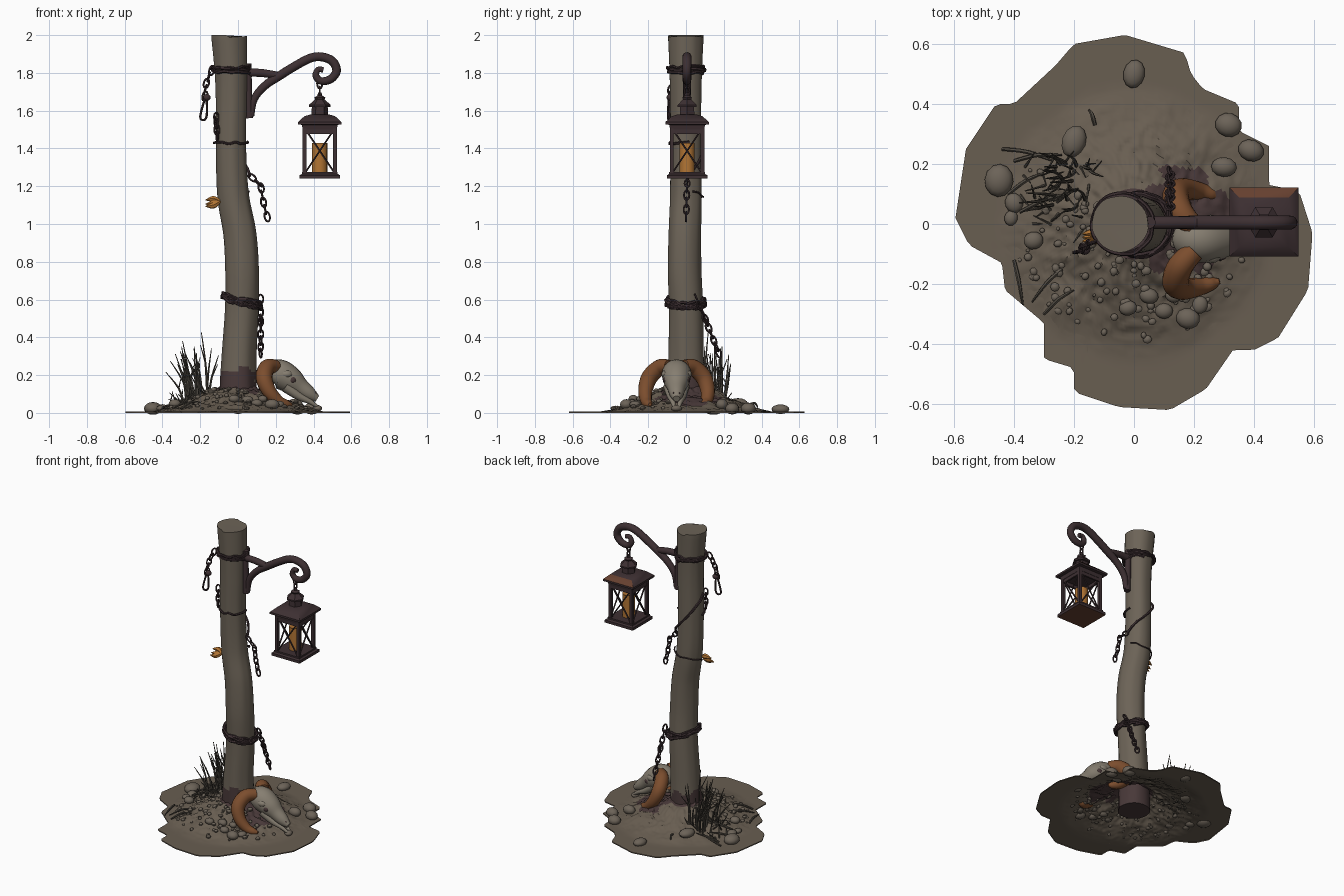
import bpy, bmesh, math, random
from mathutils import Vector, Matrix, noise

if "Cube" in bpy.data.objects:
    bpy.data.objects.remove(bpy.data.objects["Cube"])
random.seed(4)
R = random.uniform

def material(name, c):
    m = bpy.data.materials.new(name)
    m.diffuse_color = (*c, 1)
    m.use_nodes = True
    m.node_tree.nodes["Principled BSDF"].inputs["Base Color"].default_value = m.diffuse_color
    return m

WOOD = material("weathered wood", (0.15, 0.125, 0.095))
SOIL = material("dry soil", (0.14, 0.112, 0.083))
STAIN = material("dark stain", (0.065, 0.04, 0.04))
IRON = material("dark iron", (0.047, 0.029, 0.032))
RUST = material("rust", (0.13, 0.05, 0.028))
HORN = material("horn brown", (0.2, 0.075, 0.027))
WAX = material("amber", (0.45, 0.18, 0.035))
BONE = material("bone", (0.24, 0.21, 0.165))
TWIG = material("dead twig", (0.085, 0.073, 0.058))
STONE = material("stone", (0.15, 0.125, 0.098))

def finish(bm, name, mats, rule=None, angle=40):
    bmesh.ops.recalc_face_normals(bm, faces=bm.faces)
    if rule:
        for f in bm.faces:
            f.material_index = rule(f)
    me = bpy.data.meshes.new(name)
    bm.to_mesh(me)
    bm.free()
    for m in mats:
        me.materials.append(m)
    ob = bpy.data.objects.new(name, me)
    bpy.context.collection.objects.link(ob)
    bpy.ops.object.select_all(action='DESELECT')
    ob.select_set(True)
    bpy.context.view_layer.objects.active = ob
    bpy.ops.object.shade_smooth_by_angle(angle=math.radians(angle))
    return ob

def spline(pts, sub, closed):
    """Smooth curve through (x, y, z, radius) points."""
    P = [Vector(p) for p in pts]
    n, out = len(P), []
    for i in range(n if closed else n - 1):
        if closed:
            a, b, c, d = (P[(i + k) % n] for k in (-1, 0, 1, 2))
        else:
            a, b, c, d = P[max(i - 1, 0)], P[i], P[i + 1], P[min(i + 2, n - 1)]
        for k in range(sub):
            t = k / sub
            out.append(0.5 * (2 * b + (c - a) * t + (2 * a - 5 * b + 4 * c - d) * t * t
                              + (3 * b - a - 3 * c + d) * t ** 3))
    return out if closed else out + [P[-1]]

def tube(bm, pts, r=None, n=8, sub=4, closed=False, shape=None):
    if r is not None:
        pts = [(*p, r) for p in pts]
    S = spline(pts, sub, closed)
    m, rings, u = len(S), [], None
    for i, s in enumerate(S):
        a, b = (S[i - 1], S[(i + 1) % m]) if closed else (S[max(i - 1, 0)], S[min(i + 1, m - 1)])
        t = (b - a).xyz.normalized()
        if u is None:
            u = t.orthogonal()
        u = (u - t * u.dot(t)).normalized()
        v = t.cross(u)
        ring = []
        for k in range(n):
            g = 2 * math.pi * k / n
            rad = s[3] * (shape(g, s[2]) if shape else 1)
            ring.append(bm.verts.new(s.xyz + (u * math.cos(g) + v * math.sin(g)) * rad))
        rings.append(ring)
    for i in range(m if closed else m - 1):
        p, q = rings[i], rings[(i + 1) % m]
        for k in range(n):
            bm.faces.new((p[k], p[(k + 1) % n], q[(k + 1) % n], q[k]))
    if not closed:
        bm.faces.new(rings[0][::-1])
        bm.faces.new(rings[-1])

def lathe(bm, cx, cy, prof, n, rot=0.0):
    rings = [[bm.verts.new((cx + r * math.cos(rot + 2 * math.pi * k / n),
                            cy + r * math.sin(rot + 2 * math.pi * k / n), z)) for k in range(n)]
             for z, r in prof]
    for p, q in zip(rings, rings[1:]):
        for k in range(n):
            bm.faces.new((p[k], p[(k + 1) % n], q[(k + 1) % n], q[k]))
    bm.faces.new(rings[0][::-1])
    bm.faces.new(rings[-1])

def box(bm, c, size):
    bmesh.ops.create_cube(bm, size=1, matrix=Matrix.Translation(c) @ Matrix.Diagonal((*size, 1)))

def ball(bm, c, size, yaw=0.0, u=12, v=8):
    M = Matrix.Translation(c) @ Matrix.Rotation(yaw, 4, 'Z') @ Matrix.Diagonal((*size, 1))
    bmesh.ops.create_uvsphere(bm, u_segments=u, v_segments=v, radius=1, matrix=M)

def chain(bm, a, b, sag=0.0, pitch=0.036):
    a, b = Vector(a), Vector(b)
    n = max(1, round((b - a).length / pitch))
    d = (b - a) / n
    t = d.normalized()
    u = t.orthogonal().normalized()
    for i in range(n):
        ang = (i % 2) * math.pi / 2 + R(0.3, 0.9)
        w = u * math.cos(ang) + t.cross(u) * math.sin(ang)
        m = a + d * (i + 0.5) + Vector((sag, 0, 0)) * math.sin(math.pi * (i + 0.5) / n)
        tube(bm, [m + t * 0.026 * math.cos(g) + w * 0.014 * math.sin(g)
                  for g in (k * math.pi / 4 for k in range(8))], 0.0052, n=6, sub=2, closed=True)

# leaning wooden post
AXIS = [(0, 0, 0, .1), (0, 0, .15, .097), (.005, 0, .3, .092), (.02, 0, .55, .088), (.022, -.008, .75, .088),
        (.01, -.006, .95, .086), (-.025, 0, 1.15, .083), (-.037, 0, 1.4, .08), (-.036, 0, 1.65, .081),
        (-.038, 0, 1.82, .086), (-.047, 0, 1.99, .094)]
def axis(z):
    for p, q in zip(AXIS, AXIS[1:]):
        if z <= q[2]:
            return Vector(p).lerp(Vector(q), (z - p[2]) / (q[2] - p[2]))
    return Vector(AXIS[-1])

bm = bmesh.new()
tube(bm, AXIS, n=40, sub=10, shape=lambda g, z: 1 + 0.05 * noise.noise(
    (2 * math.cos(g), 2 * math.sin(g), z * 1.6)))
for v in bm.verts:
    if v.co.z > 1.98:
        v.co.z = 2.0 if v.co.x < -.06 else 1.988 + .08 * (v.co.x + .04)
def post_rule(f):
    c = f.calc_center_median()
    return int(c.z < 0.21 + 0.11 * noise.noise(c * 13) + 0.3 * max(0, abs(c.x) - .06))
finish(bm, "post", [WOOD, STAIN], post_rule)

# irregular ground with a mound
EDGE = [(-.03, .63), (.17, .57), (.19, .5), (.23, .45), (.35, .40), (.35, .31), (.45, .26), (.45, .13), (.55, .11),
        (.595, -.03), (.58, -.22), (.48, -.38), (.4, -.42), (.33, -.42), (.24, -.55), (.12, -.62), (-.05, -.61),
        (-.2, -.56), (-.2, -.48), (-.3, -.45), (-.3, -.33), (-.43, -.22), (-.44, -.13), (-.55, -.07), (-.595, .02),
        (-.56, .25), (-.46, .40), (-.40, .40), (-.26, .53), (-.2, .6)]
def edge_radius(a):
    dx, dy, best = math.cos(a), math.sin(a), .5
    for (x1, y1), (x2, y2) in zip(EDGE, EDGE[1:] + EDGE[:1]):
        ex, ey = x2 - x1, y2 - y1
        den = dx * ey - dy * ex
        if abs(den) > 1e-9:
            r, t = (x1 * ey - y1 * ex) / den, (x1 * dy - y1 * dx) / den
            if r > 0 and -1e-6 <= t <= 1 + 1e-6:
                best = r
    return best
def height(x, y):
    k = max(0, 1 - math.hypot(x, y) / .46)
    bump = noise.noise((x * 9, y * 9, 0)) * .02 + noise.noise((x * 40, y * 40, 3)) * .012
    return .007 + .175 * k ** 1.35 + bump * min(1, k * 3)

bm = bmesh.new()
N, K = 180, 44
rings = []
for j in range(K + 1):
    ring = []
    for i in range(N):
        a = 2 * math.pi * i / N
        r = .07 + (edge_radius(a) - .07) * j / K
        if j < K * .75:
            r = r * .3 + (.07 + .52 * j / K) * .7
        x, y = r * math.cos(a), r * math.sin(a)
        ring.append(bm.verts.new((x, y, height(x, y))))
    rings.append(ring)
rings.append([bm.verts.new((v.co.x, v.co.y, 0)) for v in rings[-1]])
for p, q in zip(rings, rings[1:]):
    for k in range(N):
        bm.faces.new((p[k], q[k], q[(k + 1) % N], p[(k + 1) % N]))
def soil_rule(f):
    c = f.calc_center_median()
    return int(math.hypot((c.x - .17) / .17, c.y / .16) + .5 * noise.noise(c * 14) < 1
               or math.hypot(c.x, c.y) < .115)
finish(bm, "ground_mound", [SOIL, STAIN], soil_rule)

# stones and pebbles
bm = bmesh.new()
for x, y, a, b in [(0, .5, .036, .048), (-.2, .275, .04, .055), (-.45, .145, .048, .055), (.315, .33, .045, .04),
                   (.39, .245, .044, .036), (.3, .19, .043, .033), (-.4, .07, .03, .034), (-.335, -.055, .033, .03),
                   (-.02, -.28, .03, .025), (.18, -.315, .04, .035), (.1, -.29, .03, .026), (.05, -.24, .032, .026),
                   (.22, -.27, .026, .03), (.13, -.24, .026, .022), (-.41, .02, .022, .026), (.42, -.05, .025, .03)]:
    ball(bm, (x, y, height(x, y) + a * .35), (a, b, a * .7), R(-.4, .4))
for i in range(110):
    a, r = R(2.6, 6.0), R(.13, .4)
    x, y, s = r * math.cos(a), r * math.sin(a), R(.006, .016)
    ball(bm, (x, y, height(x, y) + s * .3), (s, s * R(.8, 1.2), s * .8), a, 8, 5)
finish(bm, "stones", [STONE])

# dead grass stalks and fallen twigs
bm = bmesh.new()
for i in range(22):
    x, y = R(-.29, -.15), R(.06, .2)
    h = R(.12, .3) if i > 7 else R(.25, .36)
    lx, ly = (x + .2) * .8 + R(-.07, .02), R(-.04, .04)
    z = height(x, y) - .01
    tube(bm, [(x, y, z, .007), (x + lx * .3, y + ly * .6, z + h * .5, .0055), (x + lx, y + ly, z + h, .002)], n=5, sub=3)
    tube(bm, [(x + lx * .3, y + ly * .6, z + h * .5, .004), (x + lx * .3 + R(-.04, .04), y + R(-.04, .04), z + h * .8, .002)],
         n=5, sub=2)
for i in range(26):
    x, y, a, l = R(-.38, -.14), R(-.02, .2), R(0, 6.28), R(.03, .07)
    e = (x + l * math.cos(a), y + l * math.sin(a))
    tube(bm, [(x, y, height(x, y), .005), (*e, height(*e) + R(.02, .09), .002)], n=5, sub=2)
for x, y, e, f in [(-.44, .25, -.27, .21), (-.4, .21, -.24, .23), (-.4, -.12, -.37, -.27), (-.24, -.15, -.34, -.26),
                   (-.3, -.3, -.2, -.22), (-.42, .1, -.3, .17), (-.38, .04, -.22, .1), (-.13, .33, -.15, .38)]:
    tube(bm, [(x, y, height(x, y) + .01, .006), ((x + e) / 2, (y + f) / 2 + .01, height((x + e) / 2, (y + f) / 2) + .02, .007),
              (e, f, height(e, f) + .01, .003)], n=6)
finish(bm, "dead_grass", [TWIG])

# wires wound around the post
def wind(bm, z0, z1, a0, a1, r, gap=.006, tilt=0.0, wob=.006):
    n = max(8, int(abs(a1 - a0) / .35))
    pts = []
    for i in range(n + 1):
        a, z = a0 + (a1 - a0) * i / n, z0 + (z1 - z0) * i / n
        z += R(-wob, wob) - tilt * math.cos(a)
        c = axis(z)
        q = c.w + gap + R(0, wob)
        pts.append((c.x + q * math.cos(a), c.y + q * math.sin(a), z))
    tube(bm, pts, r, n=6, sub=3)
T = 2 * math.pi
bm = bmesh.new()
wind(bm, 1.835, 1.80, 0, 2.2 * T, .009)
wind(bm, 1.81, 1.84, 1, 1 + T, .007, .012)
wind(bm, 1.43, 1.43, 3.1, T + .2, .007)
wind(bm, 1.57, 1.25, 3.3, .1, .008)
wind(bm, 1.17, 1.11, .4, 3.4, .005)
for i in range(6):
    wind(bm, R(.57, .61), R(.57, .61), i, i + T + .5, .008, .008, .03, .012)
ball(bm, (.02, -.005, 1.42), (.022, .02, .02))
finish(bm, "wound_wire", [IRON])

# hanging chains
bm = bmesh.new()
chain(bm, (-.13, -.06, 1.83), (-.175, -.09, 1.66), -.015)
tube(bm, [(-.17, -.09, 1.67), (-.2, -.095, 1.57), (-.18, -.09, 1.55), (-.165, -.085, 1.58)], .006, closed=True)
ball(bm, (-.165, -.085, 1.67), (.02, .018, .018))
chain(bm, (-.115, -.05, 1.58), (-.11, -.06, 1.45))
chain(bm, (.06, .01, 1.26), (.125, .005, 1.2))
chain(bm, (.12, .005, 1.21), (.16, 0, 1.02), -.005)
chain(bm, (.12, .05, .62), (.12, .11, .48))
chain(bm, (.12, .1, .5), (.12, .18, .3))
finish(bm, "hanging_chains", [IRON])

# small amber tag on the wire
bm = bmesh.new()
for dy, dz in ((0, 0), (.012, .022), (-.012, -.012)):
    tube(bm, [(-.095, -.04, 1.12, .008), (-.13, -.04 + dy, 1.11 + dz, .017), (-.172, -.045 + dy, 1.105 + dz, .002)], n=6)
finish(bm, "amber_tag", [WAX])

# scrolled iron bracket
bm = bmesh.new()
def flat(pts):
    return [(x, .005, z, r) for x, z, r in pts]
tube(bm, flat([(.07, 1.57, .016), (.085, 1.66, .02), (.14, 1.73, .022), (.22, 1.785, .024), (.3, 1.835, .024),
               (.38, 1.877, .024), (.44, 1.885, .024), (.5, 1.862, .024), (.522, 1.81, .023), (.49, 1.767, .022),
               (.44, 1.757, .02), (.412, 1.785, .018), (.425, 1.818, .015), (.452, 1.815, .015)]), n=12)
tube(bm, flat([(.04, 1.8, .022), (.12, 1.8, .022), (.22, 1.785, .02)]), n=12)
tube(bm, flat([(.06, 1.56, .02), (.055, 1.7, .02), (.052, 1.85, .02)]), n=12)
finish(bm, "bracket", [IRON])

# lantern: hanger, roof, frame, cross bars, base
CX, CY, Q = .433, .006, math.sqrt(2)
bm = bmesh.new()
chain(bm, (CX, CY, 1.765), (CX, CY, 1.68), pitch=.042)
lathe(bm, CX, CY, [(z, h * Q) for z, h in ((1.5, .09), (1.525, .095), (1.527, .115), (1.54, .115), (1.57, .082), (1.58, .05))],
      4, math.pi / 4)
lathe(bm, CX, CY, [(1.57, .045), (1.62, .042), (1.62, .058), (1.63, .058), (1.66, .025), (1.67, .03), (1.68, .012), (1.695, .01)], 6)
lathe(bm, CX, CY, [(z, h * Q) for z, h in ((1.24, .107), (1.258, .107), (1.265, .095), (1.275, .095))], 4, math.pi / 4)
for i in range(4):
    c, s = round(math.cos(i * T / 4)), round(math.sin(i * T / 4))
    box(bm, (CX + .081 * (c - s), CY + .081 * (c + s), 1.39), (.02, .02, .24))
    def side(u, z):
        return (CX + .082 * c - u * s, CY + .082 * s + u * c, z)
    for e in (-1, 1):
        tube(bm, [side(-.075 * e, 1.275), side(.075 * e, 1.5)], .005, n=6, sub=1)
    box(bm, side(0, 1.49), (.012 if c else .15, .15 if c else .012, .025))
def lantern_rule(f):
    c = f.calc_center_median()
    return int(c.z < 1.242 or (c.z > 1.55 and c.z < 1.57 and f.normal.y > .3 and f.calc_area() > .001))
finish(bm, "lantern", [IRON, RUST], lantern_rule, 30)

# candle
bm = bmesh.new()
lathe(bm, CX, CY, [(1.27, .04), (1.43, .04), (1.425, .03)], 16)
finish(bm, "candle", [WAX])

# horned skull leaning on the mound
Y0 = -.05
bm = bmesh.new()
tube(bm, [(.15, Y0, .18, .03), (.175, Y0, .2, .065), (.22, Y0, .205, .078), (.28, Y0, .172, .07), (.33, Y0, .135, .05),
          (.38, Y0, .1, .037), (.42, Y0, .075, .018)], n=20, sub=5)
for s in (-1, 1):
    tube(bm, [(.25, Y0 + .04 * s, .14, .03), (.32, Y0 + .03 * s, .09, .022), (.38, Y0 + .02 * s, .06, .014),
              (.425, Y0 + .012 * s, .03, .008)], n=10)
    ball(bm, (.255, Y0 + .057 * s, .205), (.035, .024, .022))
finish(bm, "skull", [BONE])
bm = bmesh.new()
for s in (-1, 1):
    ball(bm, (.287, Y0 + .056 * s, .175), (.022, .016, .02))
    ball(bm, (.395, Y0 + .015 * s, .103), (.022, .009, .01))
finish(bm, "skull_sockets", [STAIN])
bm = bmesh.new()
for s in (-1, 1):
    tube(bm, [(x, Y0 + y * s, z, r) for x, y, z, r in (
        (.2, .04, .245, .036), (.155, .09, .24, .043), (.138, .145, .185, .044), (.165, .165, .115, .038),
        (.215, .16, .062, .03), (.26, .148, .045, .022), (.285, .14, .045, .008))], n=16, sub=6)
finish(bm, "horns", [HORN])
